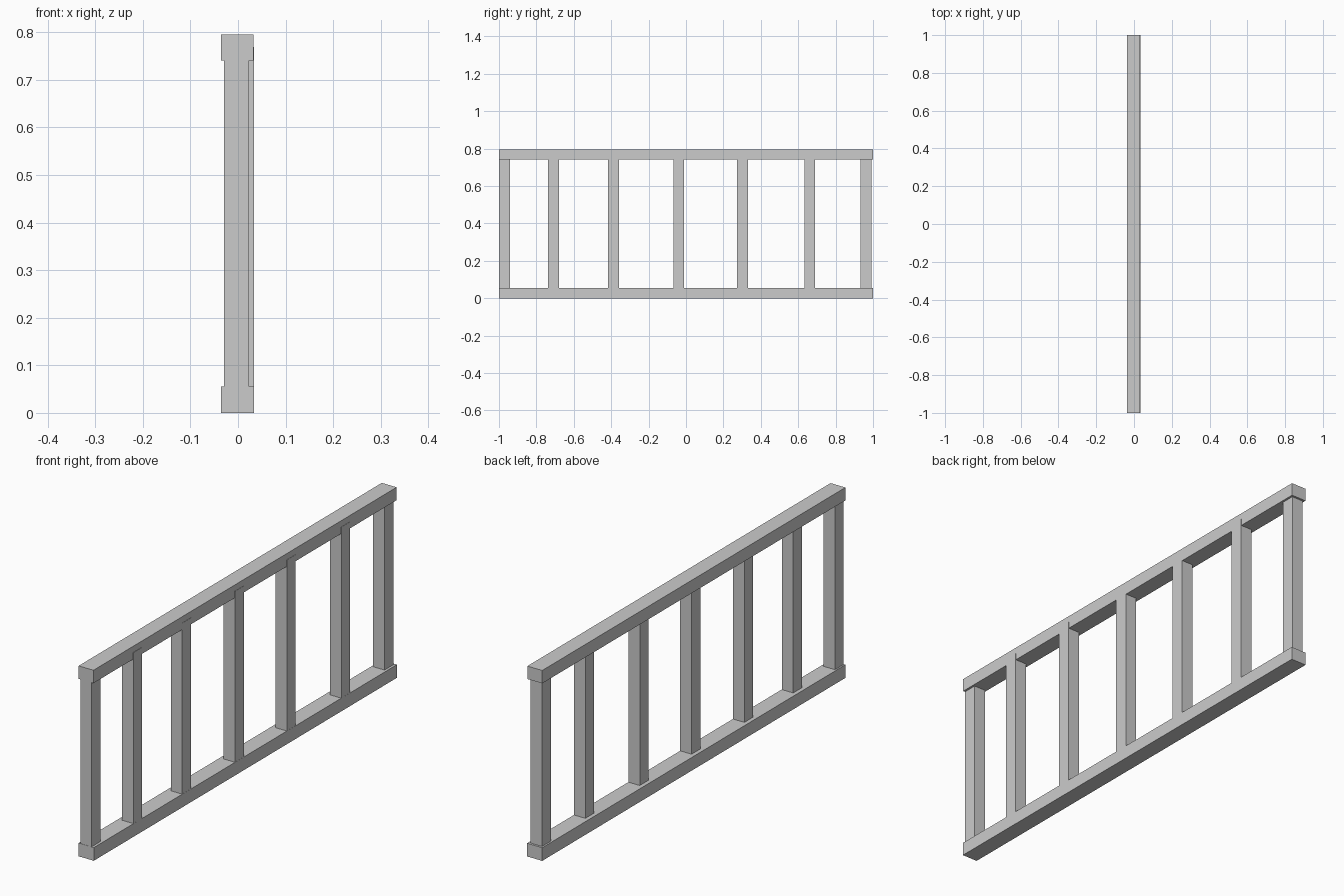
import bpy

if "Cube" in bpy.data.objects:
    bpy.data.objects.remove(bpy.data.objects["Cube"])


def box(name, x, y, z):
    """Box spanning the given (min, max) ranges."""
    bpy.ops.mesh.primitive_cube_add(size=1, location=[sum(r) / 2 for r in (x, y, z)])
    ob = bpy.context.object
    ob.name = name
    ob.scale = [r[1] - r[0] for r in (x, y, z)]
    bpy.ops.object.transform_apply(location=False, rotation=False, scale=True)
    return ob


# Long horizontal rails
box("bottom_rail", (-0.036, 0.034), (-1, 1), (0, 0.055))
box("top_rail", (-0.036, 0.0325), (-1, 1), (0.741, 0.795))

POST_WIDTH = 0.058
POST_Z = (0.03, 0.769)

# End posts, set back from both rail faces
for i, y in enumerate((-0.999, 0.933)):
    box(f"end_post_{i + 1}", (-0.029, 0.0235), (y, y + POST_WIDTH), POST_Z)

# Unevenly spaced middle posts, flush with the right-hand rail face
for i, y in enumerate((-0.738, -0.416, -0.068, 0.274, 0.633)):
    box(f"middle_post_{i + 1}", (-0.019, 0.0337), (y, y + POST_WIDTH), POST_Z)
